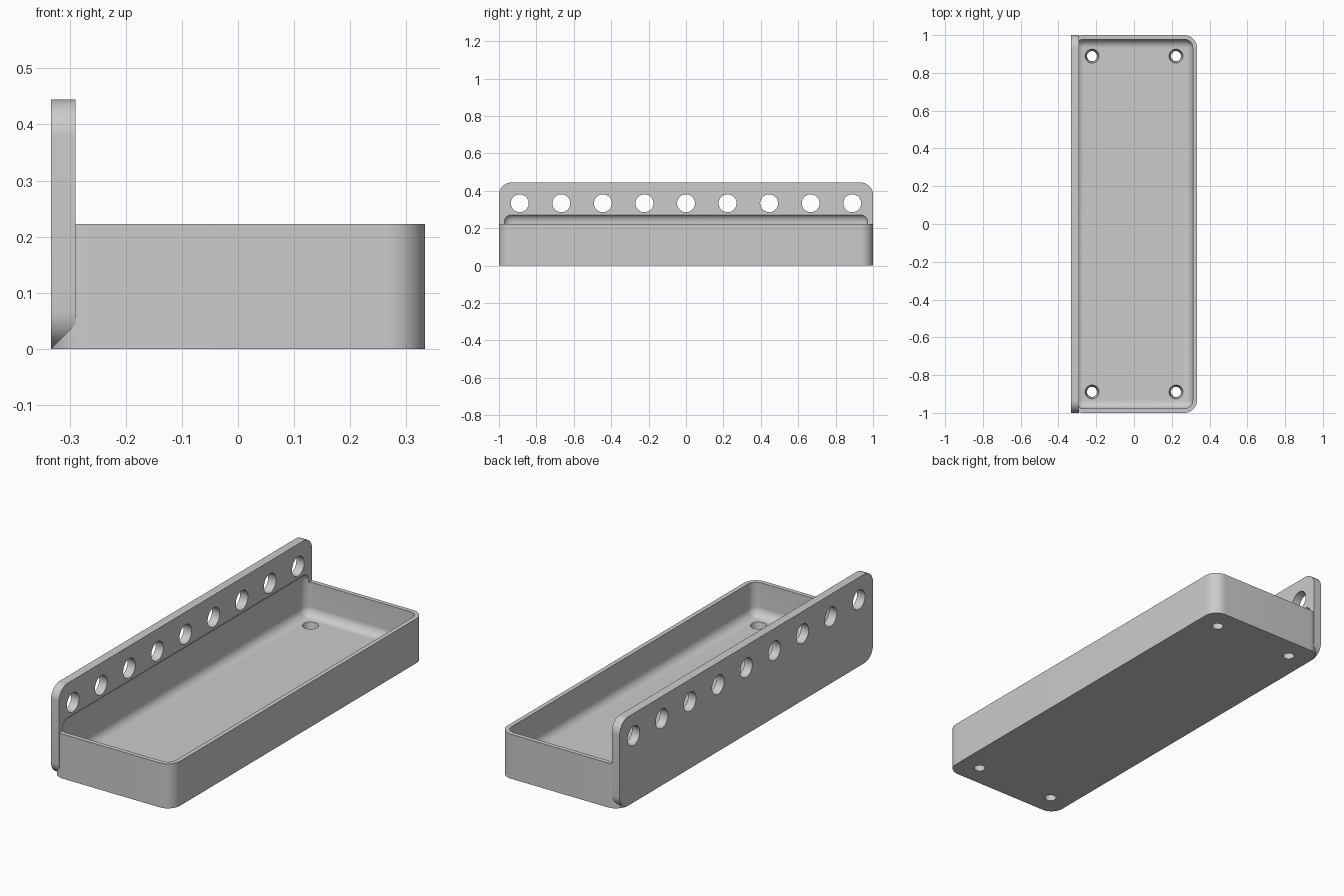
import bpy, bmesh, math
from mathutils import Matrix

U = 2 / 90  # one module of the design
old = bpy.data.objects.get("Cube")
if old:
    bpy.data.objects.remove(old, do_unlink=True)

grey = bpy.data.materials.new("plain grey")
grey.use_nodes = True
colour = (0.6, 0.6, 0.6, 1)
grey.diffuse_color = colour
grey.node_tree.nodes["Principled BSDF"].inputs["Base Color"].default_value = colour


def make_object(name, bm):
    mesh = bpy.data.meshes.new(name)
    bm.to_mesh(mesh)
    bm.free()
    mesh.materials.append(grey)
    ob = bpy.data.objects.new(name, mesh)
    bpy.context.collection.objects.link(ob)
    return ob


def rounded_box(name, low, high, radius, pick):
    """Box between two corners, with the picked edges rounded."""
    bm = bmesh.new()
    bmesh.ops.create_cube(bm, size=1)
    for v in bm.verts:
        v.co = [l if c < 0 else h for c, l, h in zip(v.co, low, high)]
    edges = [e for e in bm.edges if pick(e)]
    bmesh.ops.bevel(bm, geom=edges, offset=radius, segments=12,
                    profile=0.5, affect='EDGES')
    return make_object(name, bm)


def along(axis):
    return lambda e: abs((e.verts[0].co - e.verts[1].co).normalized()[axis]) > 0.9


def add_cylinder(bm, place, r1, r2, depth):
    bmesh.ops.create_cone(bm, cap_ends=True, segments=48, radius1=r1,
                          radius2=r2, depth=depth, matrix=place)


def combine(target, tool, operation):
    mod = target.modifiers.new(tool.name, 'BOOLEAN')
    mod.object, mod.operation, mod.solver = tool, operation, 'EXACT'
    bpy.context.view_layer.objects.active = target
    bpy.ops.object.modifier_apply(modifier=mod.name)
    bpy.data.objects.remove(tool, do_unlink=True)


# Tray body and upright mounting plate
tray = rounded_box("tray_with_plate", (-15 * U, -1, 0), (15 * U, 1, 10 * U), 3 * U, along(2))
plate = rounded_box("plate", (-15 * U, -1, 0), (-13.05 * U, 1, 20 * U), 3 * U, along(0))
combine(tray, plate, 'UNION')

# Rounded cavity, which also bites into the plate
cavity = rounded_box("cavity", (-14 * U, -44 * U, 2.5 * U), (14 * U, 44 * U, 12.5 * U),
                     2 * U, lambda e: True)
combine(tray, cavity, 'DIFFERENCE')

# Row of holes through the plate
bm = bmesh.new()
for i in range(-4, 5):
    place = Matrix.Translation((-14 * U, i * 10 * U, 15 * U)) @ Matrix.Rotation(math.pi / 2, 4, 'Y')
    add_cylinder(bm, place, 2.15 * U, 2.15 * U, 6 * U)
combine(tray, make_object("plate_holes", bm), 'DIFFERENCE')

# Tapered screw holes in the floor corners
bm = bmesh.new()
for x in (-10, 10):
    for y in (-40, 40):
        place = Matrix.Translation((x * U, y * U, 1.25 * U))
        add_cylinder(bm, place, 1.1 * U, 1.75 * U, 3.5 * U)
combine(tray, make_object("floor_holes", bm), 'DIFFERENCE')

# Smooth the fillets and keep the edges sharp
bpy.ops.object.select_all(action='DESELECT')
tray.select_set(True)
bpy.context.view_layer.objects.active = tray
bpy.ops.object.shade_smooth_by_angle(angle=math.radians(25))
